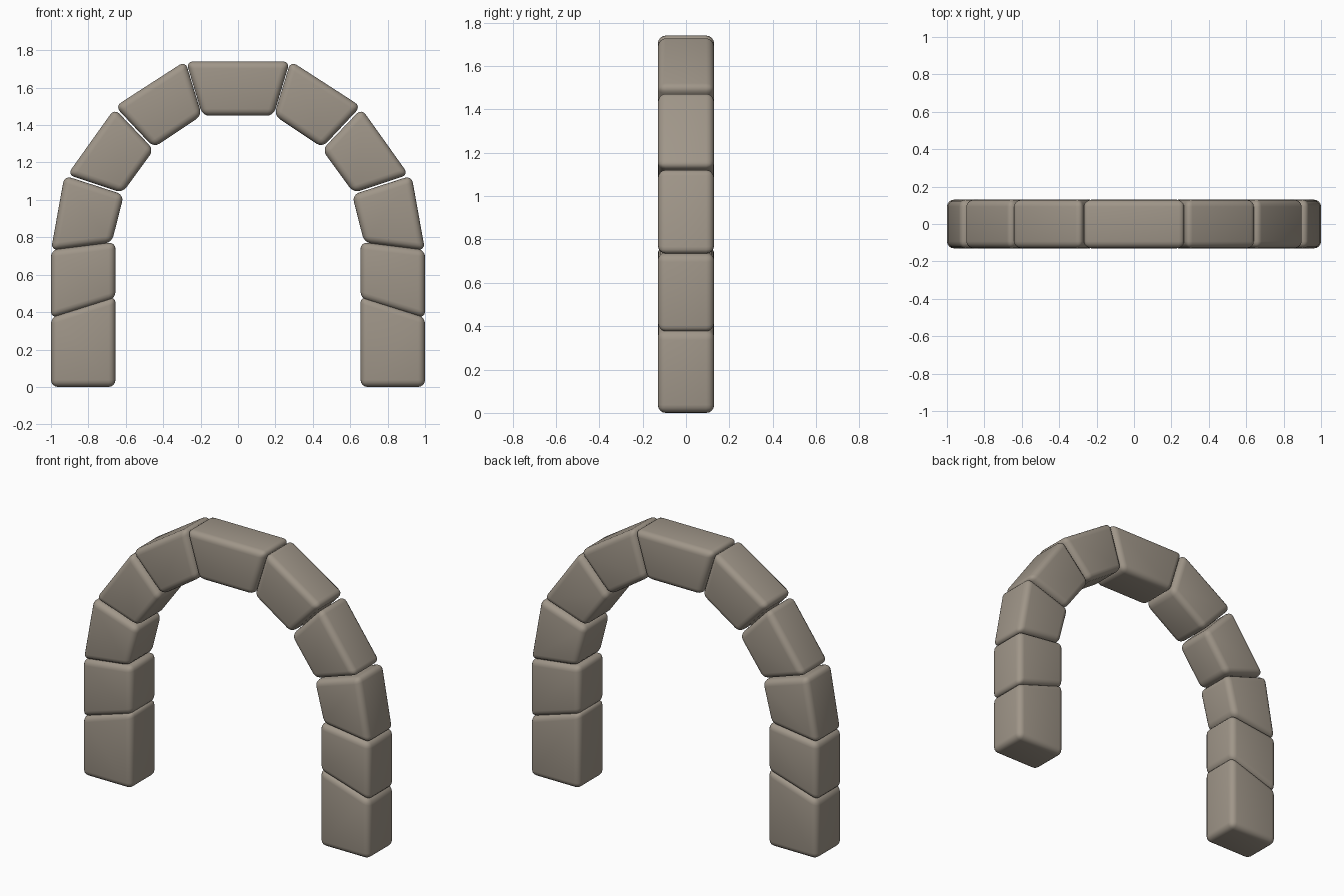
import bpy, bmesh

if "Cube" in bpy.data.objects:
    bpy.data.objects.remove(bpy.data.objects["Cube"])

HALF_DEPTH = 0.13

stone = bpy.data.materials.new("warm grey stone")
stone.diffuse_color = (0.35, 0.305, 0.25, 1.0)
stone.use_nodes = True
stone.node_tree.nodes["Principled BSDF"].inputs["Base Color"].default_value = stone.diffuse_color


def make_stone(name, profile):
    """Extrude an x/z outline through the wall thickness and round its edges."""
    bm = bmesh.new()
    front = [bm.verts.new((x, -HALF_DEPTH, z)) for x, z in profile]
    back = [bm.verts.new((x, HALF_DEPTH, z)) for x, z in profile]
    n = len(profile)
    bm.faces.new(front)
    bm.faces.new(back[::-1])
    for i in range(n):
        j = (i + 1) % n
        bm.faces.new((front[i], back[i], back[j], front[j]))
    bmesh.ops.recalc_face_normals(bm, faces=bm.faces)
    bmesh.ops.bevel(bm, geom=bm.edges[:], offset=0.037, offset_type='OFFSET',
                    segments=4, profile=0.5, affect='EDGES', clamp_overlap=True)
    for f in bm.faces:
        f.smooth = True
    mesh = bpy.data.meshes.new(name)
    bm.to_mesh(mesh)
    bm.free()
    mesh.materials.append(stone)
    obj = bpy.data.objects.new(name, mesh)
    bpy.context.collection.objects.link(obj)


# Keystone at the crown
make_stone("keystone", [(-0.277, 1.74), (0.277, 1.74), (0.19, 1.45), (-0.19, 1.45)])

# Stones of one side, from the ground up; mirrored for the other side
side = {
    "base_stone": [(0.655, 0), (1, 0), (1, 0.373), (0.655, 0.485)],
    "pillar_stone": [(0.655, 0.472), (1, 0.367), (1, 0.733), (0.655, 0.775)],
    "springer_stone": [(0.675, 0.772), (1.0, 0.73), (0.928, 1.13), (0.61, 1.027)],
    "lower_arch_stone": [(0.618, 1.037), (0.912, 1.135), (0.66, 1.488), (0.45, 1.268)],
    "upper_arch_stone": [(0.45, 1.28), (0.657, 1.50), (0.282, 1.742), (0.193, 1.452)],
}
for name, profile in side.items():
    make_stone("right_" + name, profile)
    make_stone("left_" + name, [(-x, z) for x, z in profile])
